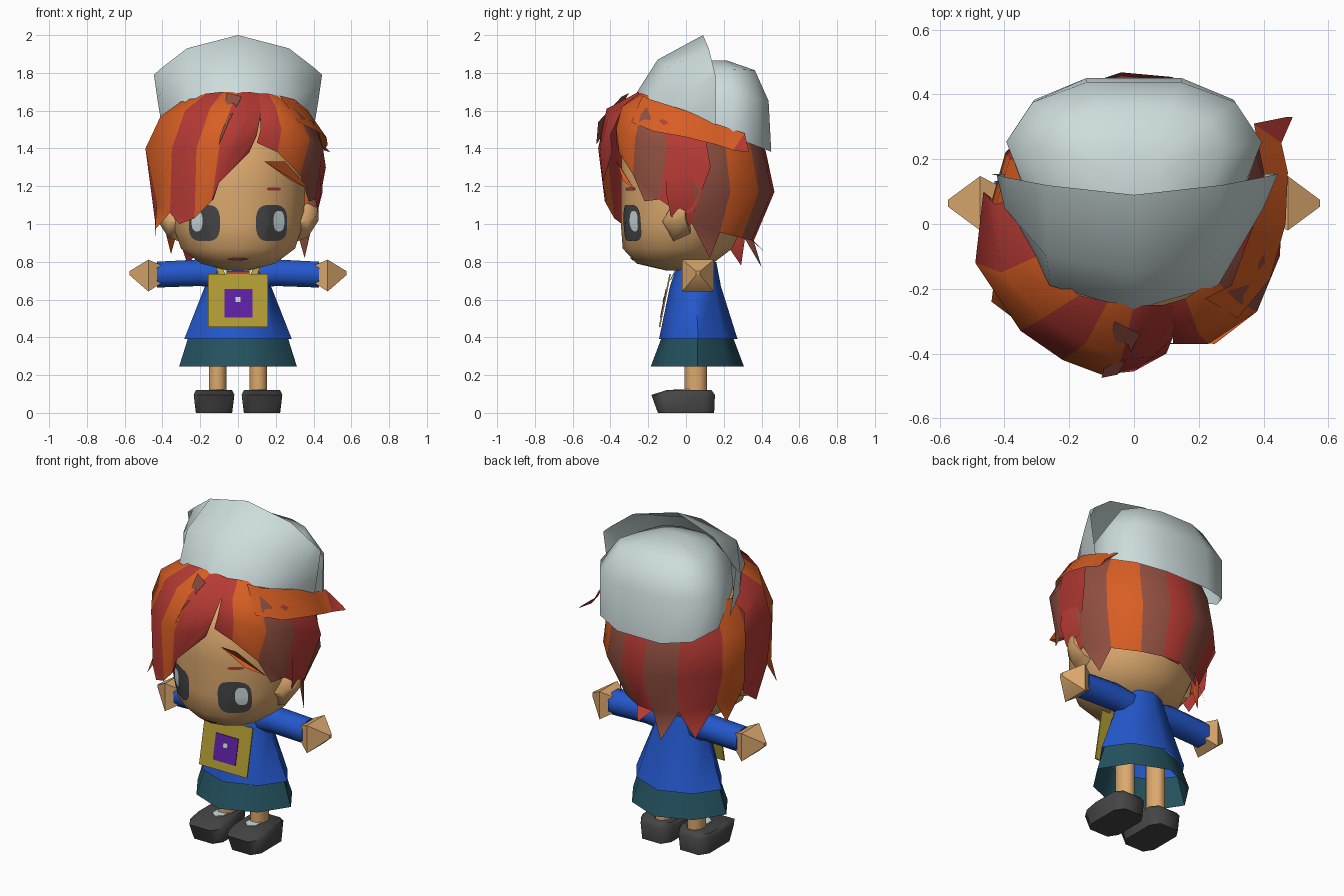
import bpy, bmesh, math
from mathutils import Vector
from mathutils.bvhtree import BVHTree

if "Cube" in bpy.data.objects:
    bpy.data.objects.remove(bpy.data.objects["Cube"])

COL = dict(white="CDDCDC", orange="D85E23", red="B63A34", brown="914F40", skin="DCA96E",
           blue="2458CC", teal="24525F", charcoal="454545", mustard="B29C33", purple="5E20A5")


def lin(h):
    c = [int(h[i:i + 2], 16) / 255 for i in (0, 2, 4)]
    return [x / 12.92 if x < .04 else ((x + .055) / 1.055) ** 2.4 for x in c] + [1]


MAT = {}
for k, h in COL.items():
    MAT[k] = bpy.data.materials.new(k)
    MAT[k].diffuse_color = lin(h)


def build(name, verts, faces, cols, angle=35):
    """One object; cols is a colour name or one name per face."""
    if isinstance(cols, str):
        cols = [cols] * len(faces)
    used = sorted(set(cols))
    me = bpy.data.meshes.new(name)
    me.from_pydata([tuple(v) for v in verts], [], faces)
    for u in used:
        me.materials.append(MAT[u])
    for p, c in zip(me.polygons, cols):
        p.material_index = used.index(c)
    bm = bmesh.new()
    bm.from_mesh(me)
    bmesh.ops.recalc_face_normals(bm, faces=bm.faces)
    bm.to_mesh(me)
    bm.free()
    ob = bpy.data.objects.new(name, me)
    bpy.context.collection.objects.link(ob)
    bpy.ops.object.select_all(action='DESELECT')
    ob.select_set(True)
    bpy.context.view_layer.objects.active = ob
    bpy.ops.object.shade_smooth_by_angle(angle=math.radians(angle))
    return ob


def ring(c, ra, rb, n, axis='z', p=1.0, off=.5):
    """Oval (p=1), boxy (p<1) or diamond-like (p>1) ring of points across the given axis."""
    out = []
    for i in range(n):
        t = 2 * math.pi * (i + off) / n
        a, b = [math.copysign(abs(f) ** p, f) for f in (math.cos(t), math.sin(t))]
        d = (a * ra, b * rb, 0) if axis == 'z' else (0, a * ra, b * rb)
        out.append(Vector(c) + Vector(d))
    return out


def loft(name, rings, col, caps=(True, True), angle=58):
    n = len(rings[0])
    faces = [(r * n + i, r * n + (i + 1) % n, (r + 1) * n + (i + 1) % n, (r + 1) * n + i)
             for r in range(len(rings) - 1) for i in range(n)]
    if caps[0]:
        faces.append(tuple(range(n))[::-1])
    if caps[1]:
        faces.append(tuple(range((len(rings) - 1) * n, len(rings) * n)))
    return build(name, [v for r in rings for v in r], faces, col, angle)


def locks(name, edges, cols, tips=None):
    """Sheet of hair between neighbouring edge lines, one colour per lock, with pointed tips."""
    m = len(edges[0])
    verts, faces, fc = [v for e in edges for v in e], [], []
    for i in range(len(edges) - 1):
        for j in range(m - 1):
            faces.append((i * m + j, (i + 1) * m + j, (i + 1) * m + j + 1, i * m + j + 1))
            fc.append(cols[i % len(cols)])
        if tips and tips[i]:
            verts.append(tips[i])
            faces.append((i * m + m - 1, (i + 1) * m + m - 1, len(verts) - 1))
            fc.append(cols[i % len(cols)])
    return build(name, verts, faces, fc, 50)


# head
head = loft("head", [ring((0, cy, z), rx, ry, 14) for z, rx, ry, cy in (
    (.755, .06, .06, -.05), (.79, .2, .2, -.06), (.87, .31, .29, -.045), (1.0, .355, .325, -.02),
    (1.2, .365, .335, -.01), (1.4, .35, .33, -.01), (1.55, .25, .24, .02))], "skin")
hb = bmesh.new()
hb.from_mesh(head.data)
TREE = BVHTree.FromBMesh(hb)


def face_patch(name, cx, cz, rx, rz, col, lift, p=.75):
    """Thin oval patch laid onto the front of the head."""
    n, verts, faces = 20, [], []
    for k in (0, .33, .66, 1):
        for v in (ring((cx, cz, 0), rx * k, rz * k, n, p=p) if k else [Vector((cx, cz, 0))]):
            hit = TREE.ray_cast(Vector((v.x, -2, v.y)), Vector((0, 1, 0)))[0]
            verts.append((v.x, hit.y - lift, v.y))
    for i in range(n):
        j = (i + 1) % n
        faces.append((0, 1 + i, 1 + j))
        for r in (1, 1 + n):
            faces.append((r + i, r + n + i, r + n + j, r + j))
    build(name, verts, faces, col, 60)


face_patch("mouth", 0, .815, .055, .008, "brown", .008, 1)
for s, side in ((-1, "left"), (1, "right")):
    face_patch(side + "_eye", s * .178, 1.005, .083, .097, "charcoal", .006, .65)
    face_patch(side + "_eye_shine", s * .217, 1.015, .029, .054, "white", .010)
    face_patch(side + "_eyebrow", s * .19, 1.185, .038, .009, "red", .006)
    # ear
    loft(side + "_ear", [ring((s * x, y, z), r, r * 1.2, 5, 'x') for x, y, z, r in (
        (.30, -.04, 1.0, .085), (.37, -.045, 1.02, .078), (.425, -.03, 1.05, .03))], "skin")
    # sleeve and hand
    loft(side + "_sleeve", [ring((s * x, .065, z), r, r, 8, 'x') for x, z, r in (
        (.08, .725, .075), (.2, .742, .076), (.43, .732, .074))], "blue")
    loft(side + "_hand", [ring((s * x, .064, z), r * 1.414, r * 1.414, 4, 'x') for x, z, r in (
        (.40, .735, .045), (.475, .727, .084), (.575, .74, .01))], "skin", angle=50)
    # leg, shoe and sock
    loft(side + "_leg", [ring((s * .108, .052, z), .05, .064, 8) for z in (.08, .5)], "skin")
    loft(side + "_shoe", [ring((s * .127, cy, z), rx, ry, 8, p=.5) for z, rx, ry, cy in (
        (0, .1, .155, .0), (.095, .112, .175, -.015), (.12, .1, .125, .015))], "charcoal")
    loft(side + "_sock", [ring((s * .11, -.01, z), .042, .055, 6) for z in (.11, .126)], "white")
    # bag strap and collar flap
    build(side + "_strap", [(s * .06, -.09, .72), (s * .1, -.09, .72), (s * .125, -.035, .8),
                            (s * .1, -.035, .8)], [(0, 1, 2, 3)], "mustard")
    build(side + "_collar", [(s * .025, -.087, .70), (s * .08, -.082, .70), (s * .12, -.025, .80),
                             (s * .04, -.035, .80)], [(0, 1, 2, 3)], "white")

# clothes
loft("shirt", [ring((0, cy, z), rx, ry, 8, off=0, p=p) for z, rx, ry, cy, p in (
    (.39, .285, .208, .065, 1.2), (.67, .175, .135, .05, 1), (.80, .12, .1, .06, 1))], "blue", (False, True))
loft("skirt", [ring((0, .06, z), rx, ry, 8, off=0, p=1.2) for z, rx, ry in (
    (.245, .312, .247), (.41, .26, .185))], "teal", (False, False))
build("scarf", [(-.06, -.085, .75), (.06, -.085, .75), (.07, -.128, .5), (-.07, -.128, .5)],
      [(0, 1, 2, 3)], "red")


def plate(name, cx, z0, z1, w, lift, th, col):
    """Slab lying along the sloped front of the shirt."""
    def y(z):
        return -.088 - (.735 - z) * .2 - lift
    vs = [(cx + a * w, y(z) + b, z) for b in (0, th) for a, z in ((-1, z0), (1, z0), (1, z1), (-1, z1))]
    build(name, vs, [(0, 1, 2, 3), (7, 6, 5, 4), (0, 4, 5, 1), (1, 5, 6, 2), (2, 6, 7, 3), (3, 7, 4, 0)], col)


plate("bag", 0, .455, .735, .16, 0, .008, "mustard")
plate("bag_patch", .003, .505, .655, .075, .004, .005, "purple")
plate("bag_stud", 0, .588, .614, .014, .007, .004, "white")

# hat brim: upright sheet mirrored about the middle
rows = [[(0, -.265, 1.69), (.26, -.19, 1.66), (.36, 0, 1.57), (.40, .155, 1.5)],
        [(0, -.15, 1.87), (.27, -.1, 1.83), (.40, .05, 1.72), (.425, .155, 1.65)],
        [(0, .09, 2.0), (.27, .12, 1.93), (.40, .145, 1.83), (.445, .155, 1.79)]]
rows = [[(-x, y, z) for x, y, z in r[:0:-1]] + r for r in rows]
locks("hat_brim", [list(c) for c in zip(*rows)], ["white"])

# hat crown
rings = []
for z, rx, ry, cy, tilt in ((1.5, .40, .335, .125, .39), (1.68, .405, .3, .145, .1),
                            (1.825, .29, .22, .15, .05), (1.865, .1, .08, .14, 0)):
    r = ring((0, cy, z), rx, ry, 12, p=.75)
    for v in r:
        v.z -= tilt * (v.y - .15)
        if v.y < cy - .01:
            v.x *= .78
    rings.append(r)
loft("hat_crown", rings, "white", (False, True))


# back hair: wide locks around the back of the head, angles measured from straight back
def back_pt(deg, rx, ry, z):
    a = math.radians(deg)
    return (math.sin(a) * rx, math.cos(a) * ry, z)


cuts = [-105, -85, -62, -30, -5, 15, 35, 60, 85, 103]
tip_z = [.98, .84, .78, .77, .85, None, None, .82, .97]
edges, tips = [], []
for a in cuts:
    k = min(1, abs(a) / 105) ** 2
    edges.append([back_pt(a, .35, .36, 1.56), back_pt(a, .435, .425, 1.38), back_pt(a, .45, .47, 1.17),
                  back_pt(a, .33 + .1 * k, .36, .91 + .14 * k)])
for a, b, z in zip(cuts, cuts[1:], tip_z):
    tips.append(back_pt((a + b) / 2, .37, .42, z) if z else None)
locks("back_hair", edges, ["red", "orange", "red", "brown", "red", "brown", "orange", "brown", "red"], tips)

# large fringe swept to one side of the parting
locks("swept_fringe", [
    [(.12, -.25, 1.69), (.12, -.35, 1.58), (.1, -.40, 1.47), (.06, -.39, 1.38)],
    [(.05, -.25, 1.70), (.06, -.41, 1.57), (.0, -.455, 1.4), (-.1, -.44, 1.22)],
    [(-.0, -.25, 1.70), (-.04, -.42, 1.61), (-.1, -.465, 1.4), (-.14, -.43, 1.12)],
    [(-.08, -.24, 1.70), (-.15, -.37, 1.61), (-.22, -.42, 1.4), (-.23, -.38, 1.03)],
    [(-.17, -.22, 1.69), (-.28, -.29, 1.6), (-.35, -.33, 1.4), (-.36, -.3, 1.06)],
    [(-.3, -.1, 1.65), (-.41, -.15, 1.57), (-.49, -.12, 1.4), (-.43, -.16, 1.1)],
    [(-.36, .08, 1.57), (-.43, .06, 1.5), (-.465, .1, 1.35), (-.44, .08, 1.02)]],
    ["red", "red", "orange", "red", "orange", "red"],
    [None, (-.13, -.42, 1.13), None, (-.31, -.34, 1.0), (-.44, -.24, .97), (-.435, -.05, .93)])
build("fringe_streak", [(-.06, -.30, 1.695), (.02, -.34, 1.675), (-.05, -.465, 1.54), (-.1, -.475, 1.42)],
      [(0, 1, 2, 3)], "brown")

# shorter fringe on the other side
locks("side_fringe", [
    [(.09, -.25, 1.69), (.12, -.33, 1.6), (.12, -.37, 1.5), (.1, -.37, 1.43)],
    [(.16, -.23, 1.69), (.2, -.34, 1.62), (.23, -.37, 1.5), (.21, -.355, 1.38)],
    [(.25, -.17, 1.67), (.32, -.24, 1.58), (.38, -.27, 1.45), (.33, -.28, 1.26)],
    [(.31, -.08, 1.62), (.40, -.12, 1.54), (.45, -.10, 1.4), (.41, -.14, 1.13)],
    [(.37, .1, 1.55), (.43, .1, 1.48), (.465, .13, 1.3), (.42, .04, 1.06)]],
    ["red", "orange", "brown", "red"], [None, None, (.375, -.22, 1.12), (.425, -.04, 1.06)])
build("hair_wisp", [(.14, -.365, 1.33), (.25, -.37, 1.33), (.38, -.27, 1.18), (.28, -.335, 1.23)],
      [(0, 1, 2), (0, 2, 3)], "orange")

# band of hair below the hat that ends in a flicked spike
locks("hair_flick", [
    [(.22, -.23, 1.68), (.32, -.29, 1.54)],
    [(.30, -.19, 1.66), (.42, -.17, 1.49)], [(.37, 0, 1.60), (.468, 0, 1.46)],
    [(.40, .16, 1.53), (.475, .16, 1.42)], [(.37, .31, 1.48), (.455, .25, 1.39)],
    [(.47, .33, 1.40), (.49, .33, 1.38)]], ["orange", "orange", "orange", "orange", "red"])

for m in bpy.data.materials:
    if m.users and not m.is_grease_pencil:
        m.use_nodes = True
        m.node_tree.nodes["Principled BSDF"].inputs["Base Color"].default_value = m.diffuse_color
